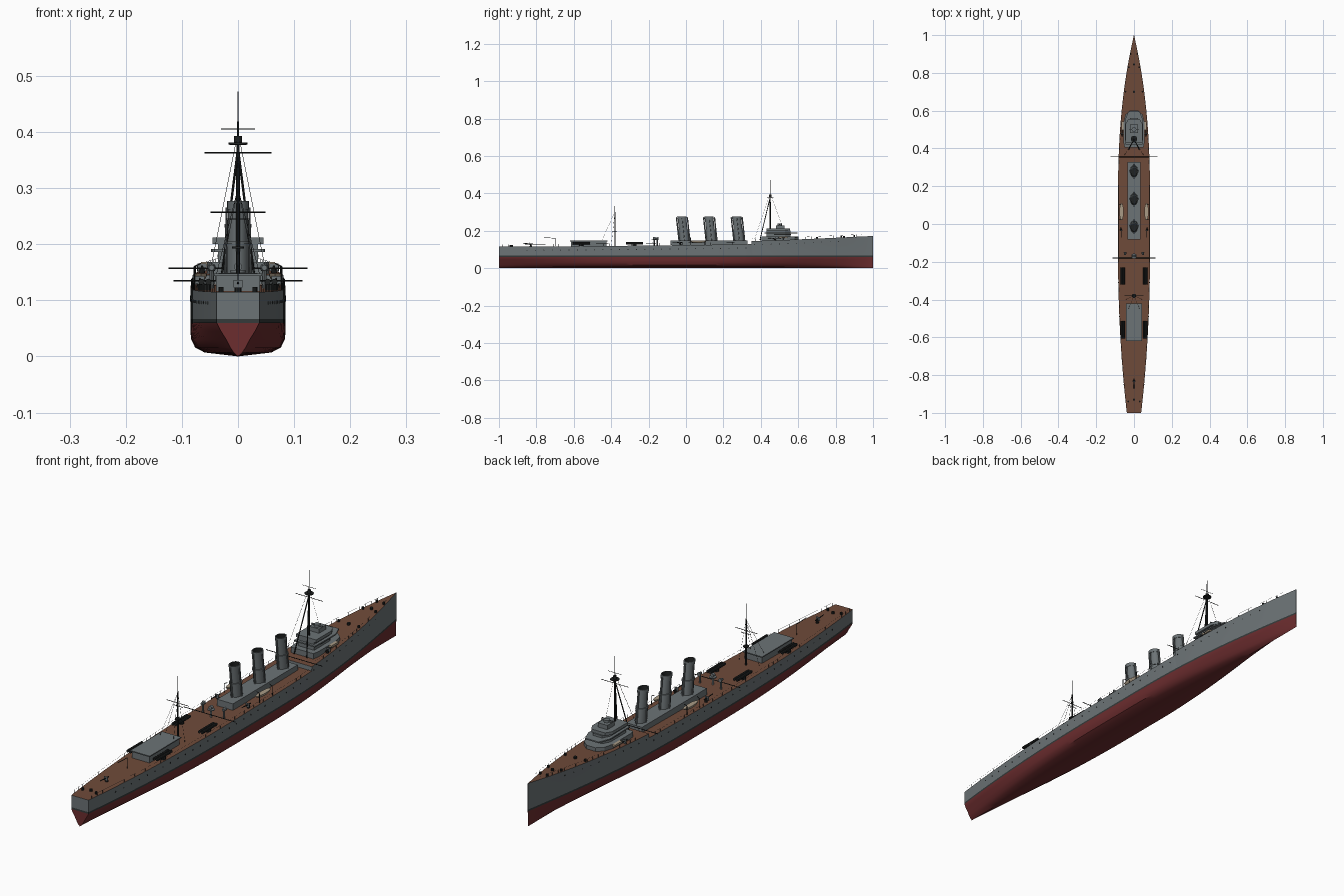
import bpy, bmesh, math
from mathutils import Vector, Matrix

cube = bpy.data.objects.get("Cube")
if cube:
    bpy.data.objects.remove(cube, do_unlink=True)


def material(name, r, g, b):
    m = bpy.data.materials.new(name)
    m.use_nodes = True
    m.diffuse_color = (r, g, b, 1)
    m.node_tree.nodes["Principled BSDF"].inputs["Base Color"].default_value = (r, g, b, 1)
    return m


GREY = material("hull grey", .15, .172, .18)
RED = material("bottom red", .15, .026, .028)
BAND = material("waterline dark", .035, .042, .042)
WOOD = material("deck wood", .16, .07, .042)
BLACK = material("black fittings", .014, .016, .016)
TAN = material("boat tan", .4, .33, .24)
SIDES = (("right", -1), ("left", 1))


def finish(name, bm, *mats, smooth=False):
    bmesh.ops.recalc_face_normals(bm, faces=bm.faces)
    me = bpy.data.meshes.new(name)
    bm.to_mesh(me)
    bm.free()
    ob = bpy.data.objects.new(name, me)
    bpy.context.scene.collection.objects.link(ob)
    for m in mats:
        me.materials.append(m)
    if smooth:
        bpy.ops.object.select_all(action='DESELECT')
        ob.select_set(True)
        bpy.context.view_layer.objects.active = ob
        bpy.ops.object.shade_smooth_by_angle(angle=math.radians(35))
    return ob


def add_rod(bm, a, b, r, r2=None, n=8):
    a, b = Vector(a), Vector(b)
    turn = (b - a).to_track_quat('Z', 'Y').to_matrix().to_4x4()
    bmesh.ops.create_cone(bm, cap_ends=True, segments=n, radius1=r, radius2=r if r2 is None else r2,
                          depth=(b - a).length, matrix=Matrix.Translation((a + b) / 2) @ turn)


def rods(name, mat, items, n=8):
    bm = bmesh.new()
    for item in items:
        add_rod(bm, *item, n=n)
    return finish(name, bm, mat, smooth=n > 6)


def add_box(bm, x, y, z, sx, sy, sz):
    bmesh.ops.create_cube(bm, size=1, matrix=Matrix.Translation((x, y, z)) @ Matrix.Diagonal((sx, sy, sz, 1)))


def box(name, mat, *dims):
    bm = bmesh.new()
    add_box(bm, *dims)
    return finish(name, bm, mat)


def prism(name, mat, half, z0, z1):
    """Extrude an outline given by its +x half, listed from aft to fore."""
    outline = half + [(-x, y) for x, y in reversed(half)]
    bm = bmesh.new()
    face = bm.faces.new([bm.verts.new((x, y, z0)) for x, y in outline])
    new = bmesh.ops.extrude_face_region(bm, geom=[face])["geom"]
    bmesh.ops.translate(bm, vec=(0, 0, z1 - z0), verts=[v for v in new if isinstance(v, bmesh.types.BMVert)])
    return finish(name, bm, mat)


# Hull lines as functions of length
BREAK = .35


def beam(y):
    if y > .1:
        return max(.085 * (1 - ((y - .1) / .9) ** 2.5), .0008)
    return .085 - .047 * (max(-.1 - y, 0) / .9) ** 2.2


def deck(y):
    if y < BREAK:
        return .115 + .013 * ((y + 1) / 1.35) ** 1.5
    return .145 + .027 * ((y - BREAK) / .65) ** 1.2


def section(y):
    b = beam(y)
    u = max(y - .1, 0) / .9
    full = 1 - u ** 1.5 if y > -.1 else 1 - ((-.1 - y) / .9) ** 2.5
    w = b * (1 - .3 * u ** 2)
    half = [(b, deck(y)), (w, .067), (w, .06)]
    for fx, vx, z in ((1, .8, .045), (.98, .55, .03), (.9, .36, .016), (.7, .2, .007)):
        half.append((w * (full * fx + (1 - full) * vx), z))
    return half + [(0, 0)] + [(-x, z) for x, z in reversed(half)]


# Hull
bm = bmesh.new()
stations = sorted([-1 + i * .04 for i in range(51)] + [BREAK - .0005, BREAK + .0005, .98])
rings = [[bm.verts.new((x, y, z)) for x, z in section(y)] for y in stations]
n = len(rings[0])
for y, r0, r1 in zip(stations, rings, rings[1:]):
    for i in range(n):
        f = bm.faces.new((r0[i], r0[(i + 1) % n], r1[(i + 1) % n], r1[i]))
        if i == n - 1:
            f.material_index = 0 if abs(y - BREAK) < .001 and y < BREAK else 3
        else:
            f.material_index = 0 if i in (0, n - 2) else 2 if i in (1, n - 3) else 1
for ring in (rings[0], rings[-1]):
    bm.faces.new(ring[2:n - 2]).material_index = 1
    bm.faces.new(ring[1:3] + ring[n - 3:n - 1]).material_index = 2
    bm.faces.new(ring[:2] + ring[n - 2:])
finish("hull", bm, GREY, RED, BAND, WOOD, smooth=True)

# Portholes, stanchions and rails
ports, posts = [], []
for _, s in SIDES:
    for i in range(38):
        y = -.85 + i * .045
        x = s * section(y)[0][0]
        x -= s * (beam(y) - section(y)[1][0]) * .3
        ports.append(((x - s * .003, y, deck(y) - .02), (x + s * .0008, y, deck(y) - .02), .0028))
    for i in range(64):
        y = -.98 + i * .03
        p, q = [(s * (beam(v) - .0015), v, deck(v)) for v in (y, y + .03)]
        posts.append((p, (p[0], y, p[2] + .012), .0004))
        if not y < BREAK < y + .03:
            posts.append(((p[0], y, p[2] + .012), (q[0], q[1], q[2] + .012), .0003))
rods("portholes", BLACK, ports)
rods("deck_rails", BLACK, posts, n=4)

# Funnel casing and raked funnels
box("funnel_casing", GREY, 0, .123, .136, .07, .41, .026)
for k, y0 in enumerate((.285, .137, -.008)):
    bm = bmesh.new()
    layers = ((.145, .0225), (.2, .0225), (.2, .0245), (.206, .0245), (.206, .02), (.262, .02),
              (.262, .0215), (.277, .0215), (.277, .0175), (.25, .0175))
    loops = []
    for z, r in layers:
        cy = y0 - (z - .145) * .11
        loops.append([bm.verts.new((r * .9 * math.cos(a), cy + r * 1.15 * math.sin(a), z))
                      for a in (i * math.tau / 24 for i in range(24))])
    for j, (a, b) in enumerate(zip(loops, loops[1:])):
        for i in range(24):
            f = bm.faces.new((a[i], a[i - 1], b[i - 1], b[i]))
            f.material_index = int(j >= 8)
    bm.faces.new(loops[-1]).material_index = 1
    finish(f"funnel_{k + 1}", bm, GREY, BLACK, smooth=True)
    rods(f"steam_pipes_{k + 1}", GREY,
         [((0, y0 + d, .145), (0, y0 + d - .014, .272), .0035) for d in (.029, -.029)]
         + [((s * .023, y0, .145), (s * .02, y0 - .013, .265), .002) for _, s in SIDES])

# Bridge
prism("bridge_base", GREY, [(.05, .405), (.055, .43), (.055, .54), (.045, .58), (.02, .602)], .14, .168)
prism("bridge_house", GREY, [(.036, .43), (.036, .53), (.02, .56)], .168, .2)
prism("bridge_wing_deck", GREY, [(.046, .42), (.048, .55), (.03, .595)], .186, .191)
prism("bridge_upper", GREY, [(.045, .43), (.045, .53), (.03, .555)], .2, .212)
prism("bridge_windows", BLACK, [(.0365, .47), (.0365, .531), (.0205, .5615)], .176, .182)
box("chart_house", GREY, 0, .505, .22, .042, .045, .018)
rods("range_finder", GREY, [((0, .5, .228), (0, .5, .238), .012), ((-.024, .5, .233), (.024, .5, .233), .003)], n=12)
for side, s in SIDES:
    box(f"bridge_sponson_{side}", TAN, s * .06, .52, .164, .012, .045, .008)

# Aft deckhouse
box("aft_house", GREY, 0, -.52, .13, .078, .19, .028)
box("aft_house_roof", GREY, 0, -.52, .1455, .086, .2, .004)


# Masts with yards, tripod legs and stays
def yard(y, z, w, r=.0011):
    return ((-w, y, z), (w, y, z), r)


rods("foremast", BLACK, [((0, .45, .14), (0, .45, .39), .0038, .003), ((0, .45, .38), (0, .45, .472), .0018, .0007)])
rods("foremast_legs", BLACK, [((s * .028, .395, .15), (0, .448, .37), .0022) for _, s in SIDES])
rods("foremast_yards", BLACK, [yard(.45, .363, .06), yard(.45, .405, .03, .0008), yard(.45, .378, .015)])
rods("spotting_top", BLACK, [((0, .45, .378), (0, .45, .381), .017), ((0, .45, .381), (0, .45, .393), .007)], n=16)
rods("mainmast", BLACK, [((0, -.38, .118), (0, -.38, .3), .0035, .0025), ((0, -.38, .3), (0, -.38, .365), .0013, .0006)])
rods("mainmast_yards", BLACK, [yard(-.38, .257, .049), yard(-.38, .245, .022)])
rods("mainmast_platform", BLACK, [((0, -.38, .192), (0, -.38, .196), .011)], n=12)
stays = [((0, .45, .4), (0, .515, .225), .0005)]
for _, s in SIDES:
    stays += [((0, .45, .4), (s * .05, .365, .15), .0005), ((0, -.38, .3), (s * .03, -.45, .148), .0005),
              ((0, -.38, .3), (s * .045, -.4, .12), .0005)]
rods("rigging", BLACK, stays, n=4)

# Boat booms
rods("boat_booms", BLACK, [yard(.355, .157, .124, .0014), yard(-.18, .135, .115, .0014)])

# Boats, torpedo tubes and vents on each side
for side, s in SIDES:
    bm = bmesh.new()
    bmesh.ops.create_uvsphere(bm, u_segments=16, v_segments=8, radius=1)
    bmesh.ops.bisect_plane(bm, geom=bm.verts[:] + bm.edges[:] + bm.faces[:], plane_co=(0, 0, 0),
                           plane_no=(0, 0, 1), clear_outer=True)
    bmesh.ops.holes_fill(bm, edges=[e for e in bm.edges if e.is_boundary])
    bmesh.ops.transform(bm, verts=bm.verts, matrix=Matrix.Translation((s * .066, .065, .148))
                        @ Matrix.Diagonal((.011, .046, .014, 1)))
    finish(f"boat_{side}", bm, TAN, smooth=True)
    rods(f"boat_davits_{side}", BLACK, [((s * .078, y, .123), (s * .078, y, .16), .0013) for y in (.025, .105)]
         + [((s * .078, y, .16), (s * .066, y, .166), .0013) for y in (.025, .105)])
    for k, y in enumerate((-.275, -.56)):
        rods(f"torpedo_tubes_{side}_{k + 1}", BLACK,
             [((s * .059 + d, y - .046, .133), (s * .059 + d, y + .046, .133), .0055) for d in (-.006, .006)]
             + [((s * .059, y, .117), (s * .059, y, .13), .011)])
    rods(f"vent_{side}", GREY, [((s * .047, -.155, .12), (s * .047, -.155, .155), .004),
                                ((s * .047, -.163, .158), (s * .047, -.147, .158), .005, .008)])
    rods(f"bow_bollards_{side}", BLACK, [((s * x, y, deck(y)), (s * x, y, deck(y) + .009), .0045)
                                         for x, y in ((.016, .9), (.028, .83), (.045, .7), (.03, -.94))])


# Deck guns
def gun(name, x, y, z, aim):
    rods(name, BLACK, [((x, y, z), (x, y, z + .012), .006, .004),
                       ((x, y - aim * .012, z + .014), (x, y + aim * .042, z + .017), .0024, .0015)])
    box(name + "_shield", GREY, x, y + aim * .006, z + .014, .016, .003, .014)


for side, s in SIDES:
    gun(f"fore_gun_{side}", s * .064, .475, .145, 1)
    gun(f"waist_gun_{side}", s * .068, -.03, .122, -1)
gun("stern_gun", 0, -.83, deck(-.83), -1)
rods("capstans", BLACK, [((0, y, deck(y)), (0, y, deck(y) + .008), .006) for y in (.845, .7, -.93)])
rods("searchlight", GREY, [((0, -.17, .12), (0, -.17, .15), .004), ((0, -.17, .15), (0, -.17, .153), .014),
                           ((0, -.176, .16), (0, -.164, .16), .007)], n=12)
rods("stern_derrick", BLACK, [((0, -.7, .118), (0, -.7, .16), .0012), ((0, -.7, .16), (0, -.76, .163), .0012)])
